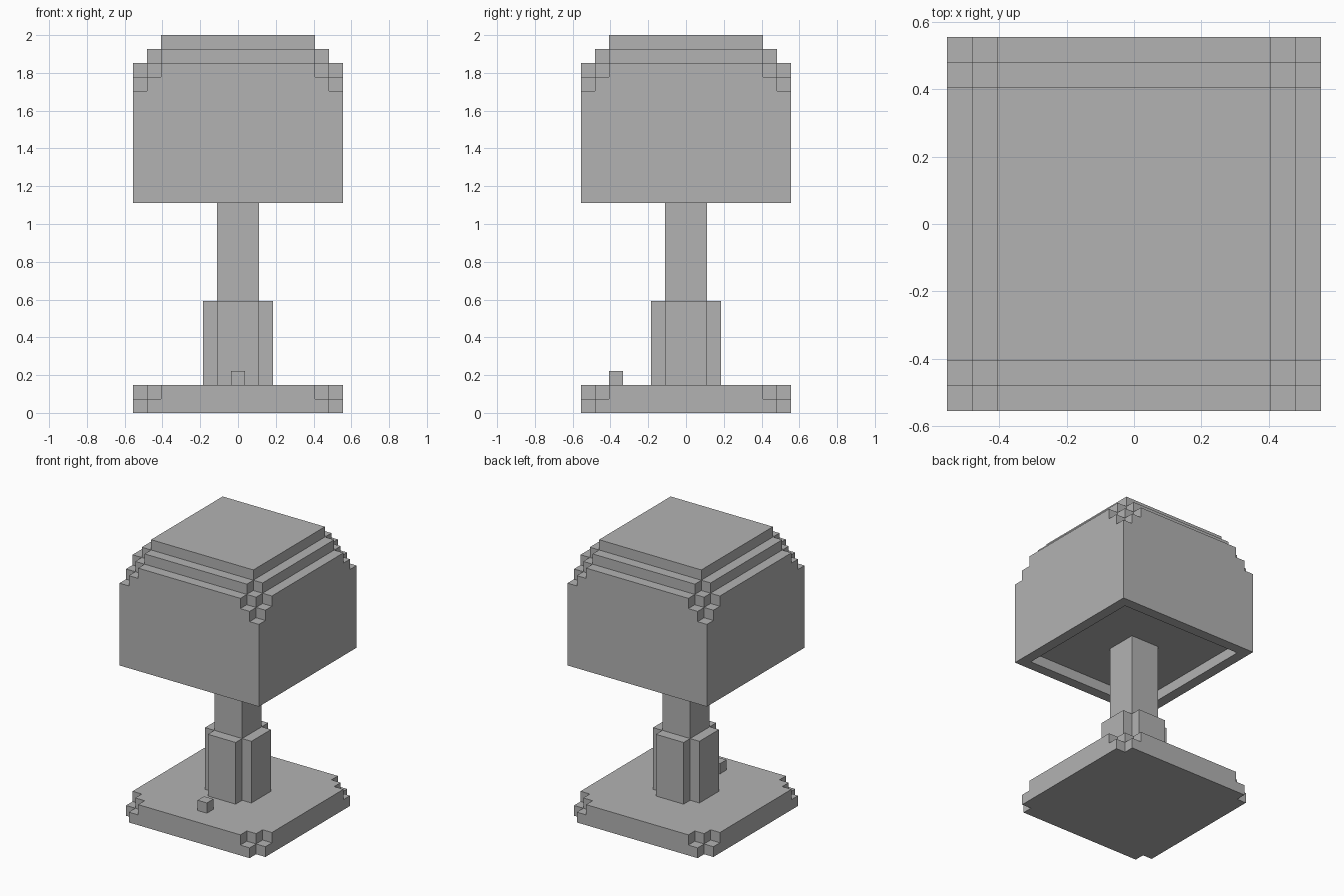
import bpy
import bmesh
from mathutils import Vector

cube = bpy.data.objects.get("Cube")
if cube:
    bpy.data.objects.remove(cube, do_unlink=True)

UNIT = 2 / 27   # block size: the lamp is 27 blocks tall
REACH = 7       # blocks from the centre to the outer edge
AXES = [Vector(a) for a in ((1, 0, 0), (0, 1, 0), (0, 0, 1))]

grey = bpy.data.materials.new("grey")
grey.use_nodes = True
grey.diffuse_color = (0.45, 0.45, 0.45, 1)
grey.node_tree.nodes["Principled BSDF"].inputs["Base Color"].default_value = grey.diffuse_color


def blocks(reach, bottom, top, keep=lambda x, y, z: True):
    """Square column of blocks, thinned by a rule on the distances from its axis."""
    span = range(-reach, reach + 1)
    return {(x, y, z) for x in span for y in span for z in range(bottom, top)
            if keep(abs(x), abs(y), z)}


# Plate with stepped corners
def base_rule(x, y, z):
    return (REACH - x) + (REACH - y) + (1 - z) >= 2


# Stepped top edges and corners, shallow recess underneath
def shade_rule(x, y, z):
    a, b, c = REACH - x, REACH - y, 26 - z
    recess = z == 15 and min(a, b) >= 1
    return a + b + c >= 4 and min(a, b) + c >= 2 and not recess


# Four upright slabs around the stem
def collar_rule(x, y, z):
    return (x == 2) != (y == 2)


parts = {
    "base": blocks(REACH, 0, 2, base_rule),
    "stem": blocks(1, 2, 16),
    "stem_collar": blocks(2, 2, 8, collar_rule),
    "switch": {(0, -5, 2)},
    "shade": blocks(REACH, 15, 27, shade_rule),
}
filled = set().union(*parts.values())


def build(name, cells):
    """Skin the blocks of one part, leaving out faces buried between blocks."""
    bm = bmesh.new()
    for cell in sorted(cells):
        centre = Vector(cell) + Vector((0, 0, 0.5))
        for i in range(3):
            for sign in (-1, 1):
                n = AXES[i] * sign
                if tuple(int(v) for v in Vector(cell) + n) in filled:
                    continue
                u = AXES[(i + 1) % 3] / 2
                v = AXES[(i + 2) % 3] / 2 * sign
                mid = centre + n / 2
                corners = (mid - u - v, mid + u - v, mid + u + v, mid - u + v)
                bm.faces.new([bm.verts.new(p * UNIT) for p in corners])
    bmesh.ops.remove_doubles(bm, verts=bm.verts, dist=UNIT / 100)
    mesh = bpy.data.meshes.new(name)
    bm.to_mesh(mesh)
    bm.free()
    mesh.materials.append(grey)
    bpy.context.scene.collection.objects.link(bpy.data.objects.new(name, mesh))


for name, cells in parts.items():
    build(name, cells)
